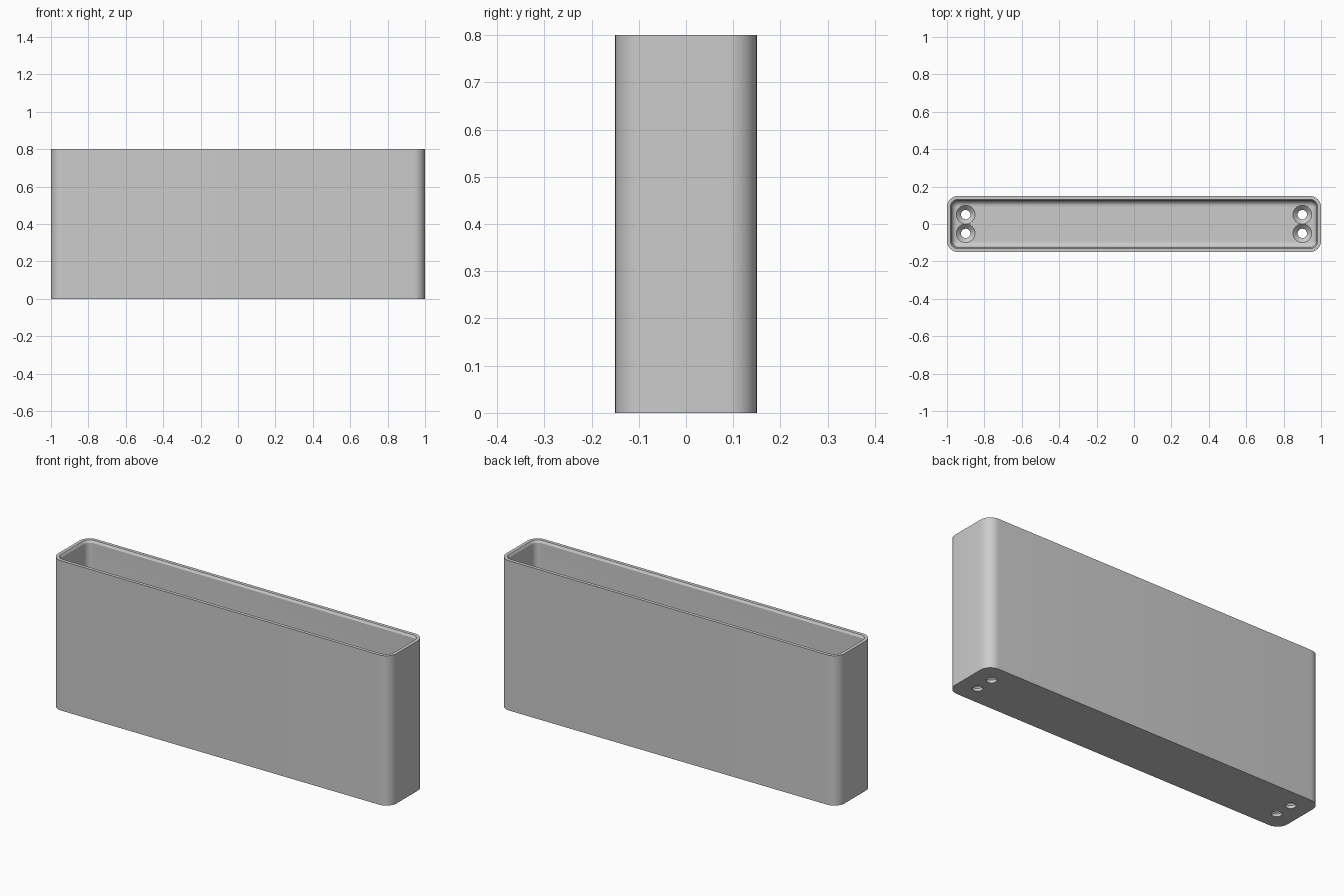
import bpy, bmesh
from math import sin, cos, pi, radians

cube = bpy.data.objects.get("Cube")
if cube:
    bpy.data.objects.remove(cube, do_unlink=True)

LENGTH, DEPTH, HEIGHT = 2.0, 0.3, 0.8
CORNER, WALL, FLOOR, FILLET = 0.06, 0.03, 0.04, 0.03
STEPS = 10

grey = bpy.data.materials.new("plain_grey")
grey.use_nodes = True
colour = (0.6, 0.6, 0.6, 1)
grey.diffuse_color = colour
grey.node_tree.nodes["Principled BSDF"].inputs["Base Color"].default_value = colour


def make_object(name, bm, material=None):
    bmesh.ops.recalc_face_normals(bm, faces=bm.faces)
    mesh = bpy.data.meshes.new(name)
    bm.to_mesh(mesh)
    bm.free()
    obj = bpy.data.objects.new(name, mesh)
    bpy.context.collection.objects.link(obj)
    if material:
        mesh.materials.append(material)
    return obj


def rounded_ring(bm, inset, z):
    """Rounded rectangle, inset from the outer outline."""
    r = max(CORNER - inset, 0.012)
    cx, cy = LENGTH / 2 - inset - r, DEPTH / 2 - inset - r
    ring = []
    for q, (sx, sy) in enumerate([(1, 1), (-1, 1), (-1, -1), (1, -1)]):
        for i in range(STEPS + 1):
            a = (q + i / STEPS) * pi / 2
            ring.append(bm.verts.new((sx * cx + r * cos(a), sy * cy + r * sin(a), z)))
    return ring


def loft(bm, rings):
    for a, b in zip(rings, rings[1:]):
        for i in range(len(a)):
            j = (i + 1) % len(a)
            bm.faces.new((a[i], a[j], b[j], b[i]))
    bm.faces.new(rings[0])
    bm.faces.new(rings[-1])


# Open box: outer wall, rim with a small inner chamfer, inner wall, floor fillet
profile = [(0, 0), (0, HEIGHT), (WALL - 0.012, HEIGHT), (WALL - 0.005, HEIGHT - 0.012)]
for i in range(7):
    a = i / 6 * pi / 2
    profile.append((WALL - 0.005 + FILLET * (1 - cos(a)), FLOOR + FILLET * (1 - sin(a))))
bm = bmesh.new()
loft(bm, [rounded_ring(bm, inset, z) for inset, z in profile])
box = make_object("open_box", bm, grey)

# Countersunk screw holes through the floor, two at each end
bm = bmesh.new()
hole = [(0.025, -0.02), (0.025, FLOOR - 0.025), (0.05, FLOOR), (0.05, FLOOR + 0.02)]
for x in (-0.9, 0.9):
    for y in (-0.05, 0.05):
        loft(bm, [[bm.verts.new((x + r * cos(k * pi / 16), y + r * sin(k * pi / 16), z))
                   for k in range(32)] for r, z in hole])
cutter = make_object("screw_hole_cutter", bm)
cutter.hide_render = True

cut = box.modifiers.new("screw_holes", "BOOLEAN")
cut.operation = "DIFFERENCE"
cut.solver = "EXACT"
cut.use_self = True
cut.object = cutter
bpy.context.view_layer.objects.active = box
box.select_set(True)
bpy.ops.object.modifier_apply(modifier=cut.name)
bpy.data.objects.remove(cutter, do_unlink=True)
bpy.ops.object.shade_smooth_by_angle(angle=radians(30))
